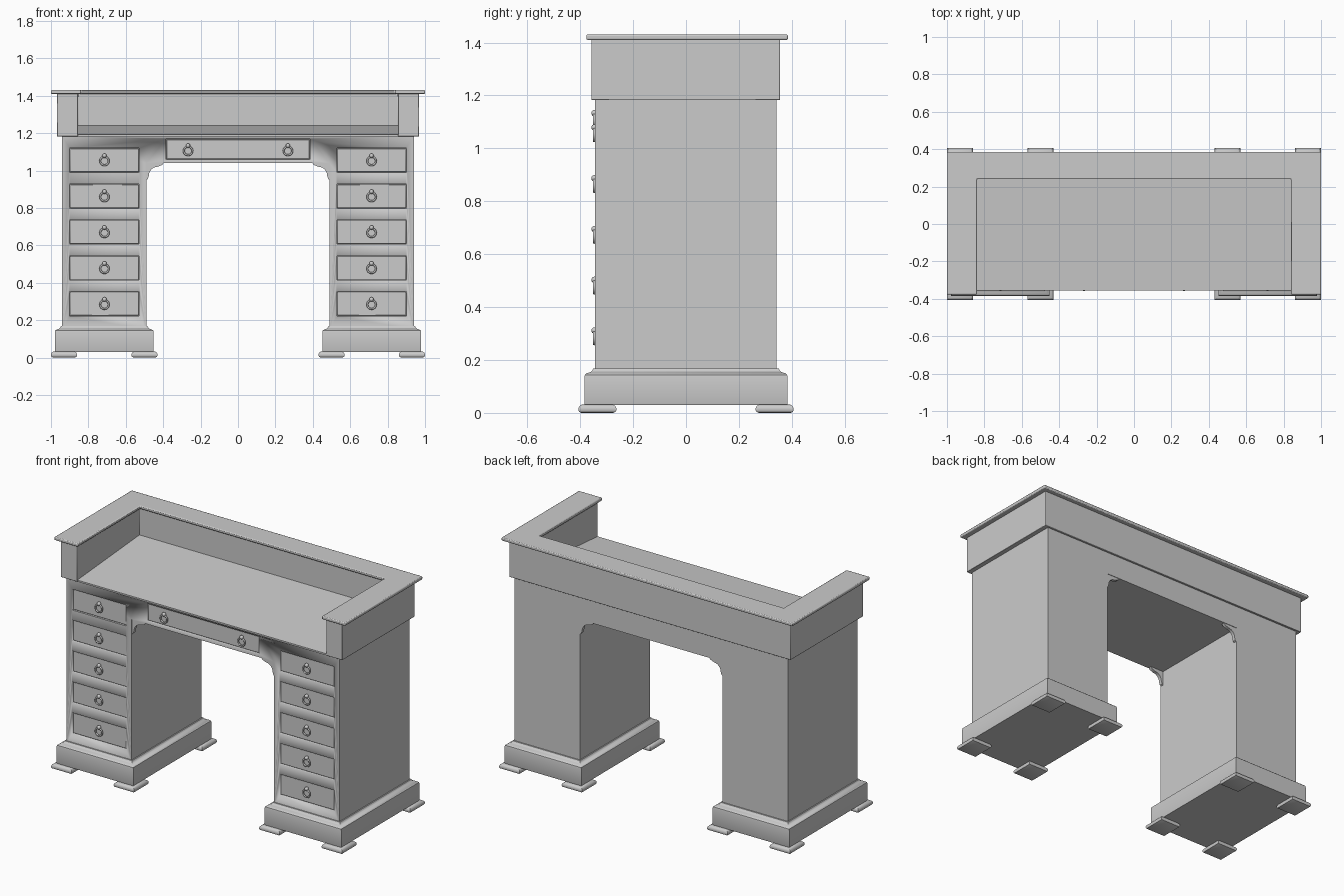
import bpy, bmesh, math
from mathutils import Matrix, Vector

if "Cube" in bpy.data.objects:
    bpy.data.objects.remove(bpy.data.objects["Cube"])


def finish(name, bm, bevel=0.0, segs=2):
    bmesh.ops.recalc_face_normals(bm, faces=bm.faces)
    me = bpy.data.meshes.new(name)
    bm.to_mesh(me)
    bm.free()
    ob = bpy.data.objects.new(name, me)
    bpy.context.collection.objects.link(ob)
    if bevel:
        m = ob.modifiers.new("edge", 'BEVEL')
        m.width, m.segments, m.limit_method = bevel, segs, 'ANGLE'
    bpy.ops.object.select_all(action='DESELECT')
    bpy.context.view_layer.objects.active = ob
    ob.select_set(True)
    bpy.ops.object.shade_smooth_by_angle(angle=math.radians(35))
    return ob


def add_box(bm, x0, x1, y0, y1, z0, z1):
    mat = Matrix.Translation(((x0 + x1) / 2, (y0 + y1) / 2, (z0 + z1) / 2)) @ \
        Matrix.Diagonal((x1 - x0, y1 - y0, z1 - z0, 1))
    bmesh.ops.create_cube(bm, size=1, matrix=mat)


def prism(bm, pts, axis, a, b):
    """Extrude a 2D outline along an axis from a to b."""
    def put(p, t):
        return {'x': (t, p[0], p[1]), 'y': (p[0], t, p[1]), 'z': (p[0], p[1], t)}[axis]
    f = bm.faces.new([bm.verts.new(put(p, a)) for p in pts])
    geo = bmesh.ops.extrude_face_region(bm, geom=[f])['geom']
    d = Vector(put((0, 0), b - a))
    bmesh.ops.translate(bm, vec=d, verts=[v for v in geo if isinstance(v, bmesh.types.BMVert)])


def stack(bm, cx, cy, rings):
    """Loft rectangular rings (half x, half y, z) into a moulded block."""
    prev = first = None
    for hx, hy, z in rings:
        ring = [bm.verts.new((cx + sx * hx, cy + sy * hy, z))
                for sx, sy in ((-1, -1), (1, -1), (1, 1), (-1, 1))]
        if prev:
            for i in range(4):
                bm.faces.new((prev[i], prev[(i + 1) % 4], ring[(i + 1) % 4], ring[i]))
        first = first or ring
        prev = ring
    bm.faces.new(first)
    bm.faces.new(prev)


def u_plan(xo, y0, y1, xi, yi):
    return [(-xo, y0), (-xi, y0), (-xi, yi), (xi, yi), (xi, y0), (xo, y0), (xo, y1), (-xo, y1)]


FRONT, BACK = -0.344, 0.343

# drawer openings: x0, x1, z0, z1
slots = [(-0.385, 0.385, 1.06, 1.168)]
for s in (-1, 1):
    for i in range(5):
        z = 0.222 + i * 0.192
        slots.append((s * 0.714 - 0.186, s * 0.714 + 0.186, z, z + 0.13))

# carcass: two pedestals joined by the apron over the kneehole
bm = bmesh.new()
prism(bm, [(-0.94, 0.15), (-0.49, 0.15), (-0.49, 1.04), (0.49, 1.04),
           (0.49, 0.15), (0.94, 0.15), (0.94, 1.185), (-0.94, 1.185)], 'y', FRONT, BACK)
carcass = finish("carcass", bm)

# recesses for the drawers
bm = bmesh.new()
for x0, x1, z0, z1 in slots:
    add_box(bm, x0, x1, FRONT - 0.05, FRONT + 0.02, z0, z1)
cutter = finish("drawer_cutter", bm)
cutter.hide_render = True
cutter.hide_set(True)
m = carcass.modifiers.new("recesses", 'BOOLEAN')
m.object, m.operation, m.solver = cutter, 'DIFFERENCE', 'EXACT'

# drawer fronts, just behind the carcass face
for i, (x0, x1, z0, z1) in enumerate(slots):
    bm = bmesh.new()
    g = 0.002
    add_box(bm, x0 + g, x1 - g, FRONT + 0.006, FRONT + 0.03, z0 + g, z1 - g)
    finish(f"drawer_front_{i}", bm, 0.004)

# ring pulls with a small knob above
pulls = [(-0.267, 1.108), (0.267, 1.108)]
pulls += [((a + b) / 2, (c + d) / 2 - 0.001) for a, b, c, d in slots[1:]]
for i, (x, z) in enumerate(pulls):
    bpy.ops.mesh.primitive_torus_add(location=(x, FRONT - 0.003, z - 0.003), major_radius=0.023,
                                     minor_radius=0.005, major_segments=24, minor_segments=8,
                                     rotation=(math.radians(90), 0, 0))
    bpy.context.object.name = f"pull_ring_{i}"
    bpy.ops.object.shade_smooth()
    bpy.ops.mesh.primitive_uv_sphere_add(segments=16, ring_count=8, radius=0.012,
                                         location=(x, FRONT - 0.002, z + 0.025))
    bpy.context.object.name = f"pull_knob_{i}"
    bpy.ops.object.shade_smooth()

# moulded plinths and their feet
for side, s in (("left", -1), ("right", 1)):
    cx = s * 0.715
    bm = bmesh.new()
    stack(bm, cx, 0, [(0.262, 0.382, 0.03), (0.264, 0.384, 0.035), (0.264, 0.384, 0.135),
                      (0.262, 0.382, 0.144), (0.254, 0.375, 0.15), (0.242, 0.362, 0.154),
                      (0.235, 0.354, 0.16), (0.232, 0.351, 0.168), (0.224, 0.343, 0.168)])
    finish(f"plinth_{side}", bm)
    bm = bmesh.new()
    for fx in (-0.215, 0.215):
        for fy in (-0.335, 0.335):
            stack(bm, cx + fx, fy, [(0.058, 0.06, 0), (0.067, 0.069, 0.004), (0.07, 0.072, 0.011),
                                    (0.07, 0.072, 0.018), (0.066, 0.068, 0.026),
                                    (0.058, 0.06, 0.031)])
    finish(f"feet_{side}", bm)

# curved corner brackets in the kneehole, front and back
for name, y in (("front", FRONT + 0.003), ("back", BACK - 0.023)):
    bm = bmesh.new()
    for s in (-1, 1):
        pts = [(0.49, 1.04), (0.49, 0.95), (0.482, 0.955)]
        for k in range(7):
            a = math.radians(90 * k / 6)
            pts.append((0.43 + 0.046 * math.cos(a), 0.974 + 0.046 * math.sin(a)))
        pts += [(0.405, 1.03), (0.398, 1.04)]
        prism(bm, [(s * px, pz) for px, pz in pts], 'y', y, y + 0.02)
    finish(f"kneehole_brackets_{name}", bm)

# sloping writing surface
bm = bmesh.new()
prism(bm, [(-0.355, 1.182), (-0.355, 1.192), (0.258, 1.24), (0.258, 1.182)], 'x', -0.86, 0.86)
finish("writing_surface", bm)

# raised gallery walls around three sides
bm = bmesh.new()
prism(bm, u_plan(0.968, -0.358, 0.355, 0.856, 0.255), 'z', 1.182, 1.412)
finish("gallery_walls", bm, 0.003)

# U-shaped cap over the gallery
bm = bmesh.new()
prism(bm, u_plan(1.0, -0.377, 0.385, 0.84, 0.24), 'z', 1.41, 1.43)
finish("gallery_cap", bm, 0.005)
